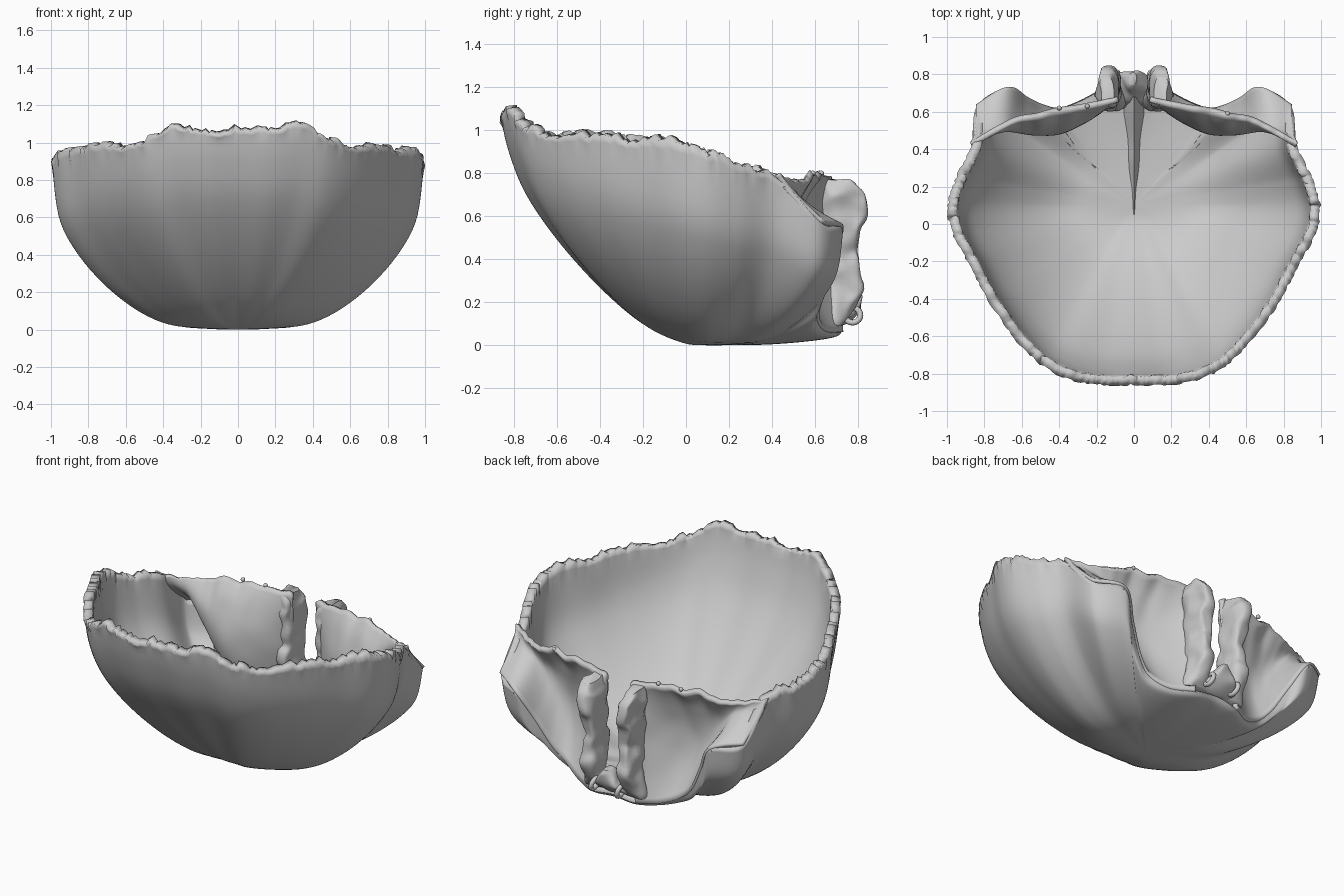
import bpy, bmesh, math, random
from mathutils import Vector as V, noise

if "Cube" in bpy.data.objects:
    bpy.data.objects.remove(bpy.data.objects["Cube"])

random.seed(4)


def spline(pts, n, closed=False):
    """Catmull-Rom through points, n samples per span."""
    P = [V(p) for p in pts]
    m = len(P)
    get = (lambda i: P[i % m]) if closed else (lambda i: P[max(0, min(m - 1, i))])
    out = []
    for i in range(m if closed else m - 1):
        a, b, c, d = get(i - 1), get(i), get(i + 1), get(i + 2)
        for k in range(n):
            t = k / n
            out.append(0.5 * (2 * b + (c - a) * t + (2 * a - 5 * b + 4 * c - d) * t * t
                              + (3 * b - a - 3 * c + d) * t ** 3))
    if not closed:
        out.append(P[-1].copy())
    return out


def grid(name, rows, wrap=False, caps=False, flip=False, thick=0, offset=0, mirror=False, angle=50):
    """Skin a list of equal-length point rows."""
    n = len(rows[0])
    verts = [tuple(p) for r in rows for p in r]
    faces = []
    for i in range(len(rows) - 1):
        for j in range(n if wrap else n - 1):
            k = (j + 1) % n
            faces.append((i * n + j, i * n + k, (i + 1) * n + k, (i + 1) * n + j))
    if caps:
        faces += [tuple(range(n))[::-1], tuple(range(len(verts) - n, len(verts)))]
    if flip:
        faces = [f[::-1] for f in faces]
    me = bpy.data.meshes.new(name)
    me.from_pydata(verts, [], faces)
    bm = bmesh.new()
    bm.from_mesh(me)
    bmesh.ops.remove_doubles(bm, verts=bm.verts, dist=1e-5)
    bm.to_mesh(me)
    bm.free()
    ob = bpy.data.objects.new(name, me)
    bpy.context.collection.objects.link(ob)
    if thick:
        s = ob.modifiers.new("thickness", 'SOLIDIFY')
        s.thickness, s.offset = thick, offset
    if mirror:
        m = ob.modifiers.new("mirror", 'MIRROR')
        m.use_mirror_merge = False
    bpy.ops.object.select_all(action='DESELECT')
    ob.select_set(True)
    bpy.context.view_layer.objects.active = ob
    bpy.ops.object.shade_smooth_by_angle(angle=math.radians(angle))
    return ob


def rough(p, amp, freq):
    return p + noise.noise_vector(p * freq) * amp


# Edge of the bowl: toothed suture half, then the brow margin
suture = [(0, -.86, 1.06), (.18, -.86, 1.06), (.35, -.83, 1.09), (.5, -.75, 1.01), (.64, -.61, .98),
          (.78, -.41, .98), (.88, -.22, .96), (.97, -.05, .94), (.995, .1, .9), (.95, .25, .84)]
corner = (.87, .42, .79)
margin = [(.84, .63, .57), (.68, .73, .54), (.58, .675, .37),
          (.49, .63, .21), (.4, .61, .12), (.28, .65, .065), (.15, .72, .06)]
half = suture + [corner] + margin + [(0, .73, .08)]
loop = half + [(-x, y, z) for x, y, z in half[-2:0:-1]]
rim = spline(loop, 10, True)

# Radius / height profiles for the forehead side and the temples
prof_front = spline([(0, 0, 0), (.12, .012, 0), (.32, .1, 0), (.53, .265, 0), (.73, .47, 0),
                     (.88, .67, 0), (.96, .85, 0), (1, 1, 0)], 5)
prof_side = spline([(0, 0, 0), (.2, .008, 0), (.38, .033, 0), (.55, .12, 0), (.73, .28, 0),
                    (.88, .48, 0), (.965, .68, 0), (1, 1, 0)], 5)
pole = V((0, .1, 0))
teeth = [random.uniform(-1, 1) for _ in rim]
rows = []
last = len(prof_front) - 1
for k in range(last + 1):
    row = []
    for j, r in enumerate(rim):
        d = V((r.x, r.y - pole.y))
        w = max(0, -d.normalized().y) ** 1.5
        s = prof_side[k].lerp(prof_front[k], w)
        p = V((d.x * s.x, pole.y + d.y * s.x, max(0, r.z * s.y)))
        if k > last - 2 and r.z > .77:
            f = (k - last + 2) / 2
            p.z += f * (.017 * teeth[j] + .03 * noise.noise(r * 9))
            p.x -= f * .006 * teeth[j] * d.normalized().x
            p.y -= f * .006 * teeth[j] * d.normalized().y
        row.append(p)
    rows.append(row)
bowl = grid("skull_bowl", rows, wrap=True, flip=True, thick=.05, offset=-1)
if bowl.data.polygons[len(rim) * 3].normal.z > 0:
    bowl.data.flip_normals()

# Eye socket roofs, from the brow margin up to the thin upper edge
low = spline(margin[::-1], 8)
high = spline([(.08, .67, .77), (.2, .64, .79), (.34, .62, .79),
               (.5, .59, .79), (.63, .56, .77), (.76, .5, .77), corner], 8)
rows = []
for k in range(25):
    t = k / 24
    row = []
    for j, (a, b) in enumerate(zip(low, high)):
        u = j / (len(low) - 1)
        p = a.lerp(b, t)
        p.y -= .5 * t * (1 - t) * math.sin(math.pi * u) ** .8
        p.z += .03 * noise.noise(V((u * 11, 0, 3))) * t
        row.append(rough(p, .01 * t, 7))
    rows.append(row)
grid("socket_roof", rows, thick=.03, mirror=True)


def tube(name, sections, amp, mirror=False, n=28):
    """Rough column from (x, y, half x, half y, z) sections."""
    cs = spline([(s[0], s[1], s[4]) for s in sections], 6)
    hs = spline([(s[2], s[3], 0) for s in sections], 6)
    rws = []
    for c, h in zip(cs, hs):
        ring = []
        for j in range(n):
            a = 2 * math.pi * j / n
            ca, sa = math.cos(a), math.sin(a)
            x, y = [math.copysign(abs(q) ** .7, q) for q in (ca, sa)]
            ring.append(rough(V((c.x + h.x * x, c.y + h.y * y, c.z)), amp, 11))
        rws.append(ring)
    return grid(name, rws, wrap=True, caps=True, mirror=mirror)


# Nasal walls on both sides of the central notch
tube("nasal_wall", [(.12, .67, .09, .06, .09), (.13, .73, .06, .08, .22), (.125, .71, .05, .1, .36),
                    (.13, .72, .045, .09, .48), (.135, .73, .05, .12, .62), (.14, .72, .055, .1, .72),
                    (.14, .71, .045, .07, .77)], .025, mirror=True)

# Low bridge and spine between the walls
tube("nasal_spine", [(0, .67, .14, .05, .09), (0, .72, .12, .07, .14), (0, .76, .06, .06, .2),
                     (0, .78, .02, .03, .27)], .02)

# Small bony loops at the nasal edge
for x in (-.09, .09):
    bpy.ops.mesh.primitive_torus_add(major_radius=.036, minor_radius=.014, major_segments=20,
                                     minor_segments=10, location=(x, .775, .14),
                                     rotation=(0, math.radians(75), 0))
    bpy.context.object.name = "nasal_loop"
    bpy.ops.object.shade_smooth()

# Crest along the middle of the inner surface
path = spline([(0, .05, .055), (0, .2, .07), (0, .33, .11), (0, .45, .12), (0, .6, .17), (0, .68, .19)], 6)
rows = []
for i, p in enumerate(path):
    wd = .03 + .03 * i / len(path)
    base = max(.02, p.z - .09)
    rows.append([V((-wd, p.y, base)), V((-.012, p.y, p.z - .02)), V((0, p.y, p.z)),
                 V((.012, p.y, p.z - .02)), V((wd, p.y, base))])
grid("inner_crest", rows, angle=80)

# Tiny bone beads along the upper socket edge
for loc in ((.5, .59, .8), (-.4, .62, .8), (-.25, .63, .8)):
    bpy.ops.mesh.primitive_uv_sphere_add(segments=12, ring_count=8, radius=.013, location=loc)
    bpy.context.object.name = "edge_bead"
    bpy.ops.object.shade_smooth()
